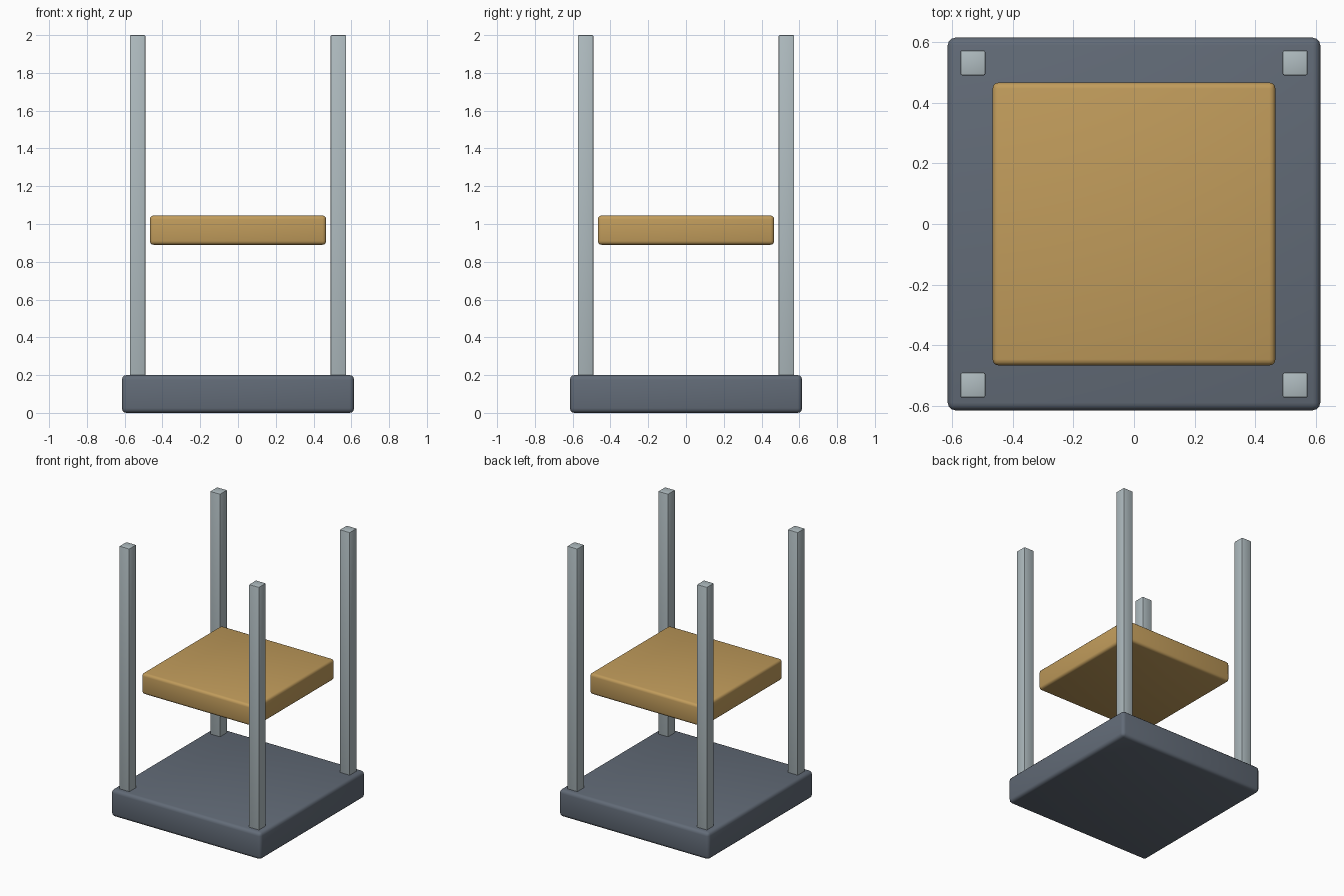
import bpy

if "Cube" in bpy.data.objects:
    bpy.data.objects.remove(bpy.data.objects["Cube"])

def material(name, rgb):
    m = bpy.data.materials.new(name)
    m.diffuse_color = (*rgb, 1.0)
    m.use_nodes = True
    m.node_tree.nodes["Principled BSDF"].inputs["Base Color"].default_value = m.diffuse_color
    return m

slate = material("slate grey", (0.122, 0.147, 0.185))
wood = material("golden wood", (0.53, 0.33, 0.105))
metal = material("pale steel", (0.43, 0.50, 0.525))

def rounded_box(name, x, y, z0, z1, width, bevel, segments, mat):
    """Square block from z0 to z1 with softened edges."""
    bpy.ops.mesh.primitive_cube_add(size=1, location=(x, y, (z0 + z1) / 2))
    ob = bpy.context.object
    ob.name = name
    ob.scale = (width, width, z1 - z0)
    bpy.ops.object.transform_apply(location=False, rotation=False, scale=True)
    mod = ob.modifiers.new("soft edges", 'BEVEL')
    mod.width = bevel
    mod.segments = segments
    ob.data.materials.append(mat)
    bpy.ops.object.modifier_apply(modifier=mod.name)
    bpy.ops.object.shade_smooth_by_angle()
    return ob

# Heavy base slab and raised platform
rounded_box("base", 0, 0, 0.0, 0.2, 1.23, 0.025, 3, slate)
rounded_box("platform", 0, 0, 0.89, 1.045, 0.934, 0.02, 3, wood)

# Four corner posts, standing through the base
for side, x in (("left", -0.532), ("right", 0.532)):
    for end, y in (("front", -0.532), ("back", 0.532)):
        rounded_box(f"post_{end}_{side}", x, y, 0.001, 2.0, 0.082, 0.005, 2, metal)
